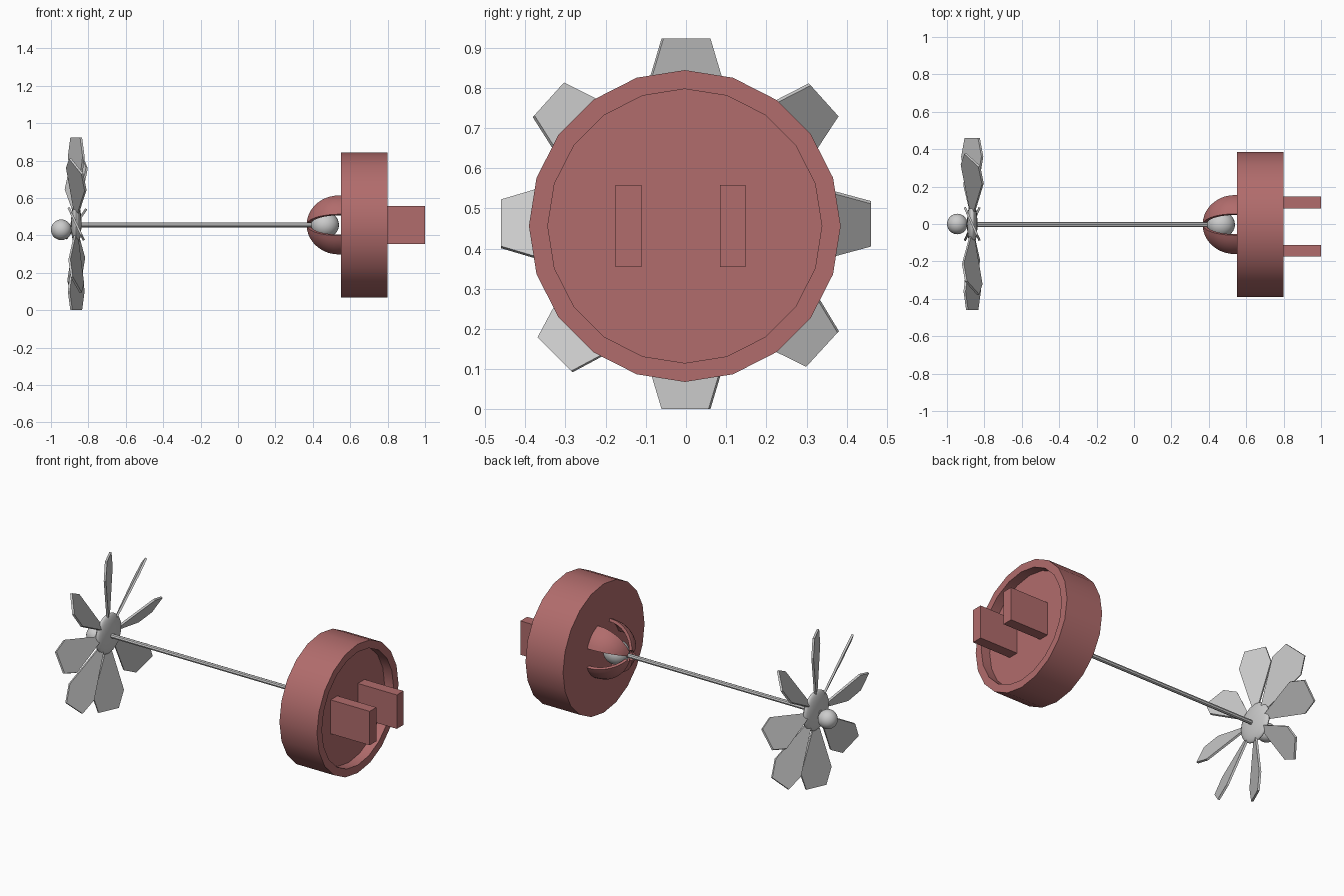
import bpy, bmesh
from math import sin, cos, radians, pi
from mathutils import Vector

if "Cube" in bpy.data.objects:
    bpy.data.objects.remove(bpy.data.objects["Cube"])


def material(name, rgb):
    m = bpy.data.materials.new(name)
    m.diffuse_color = (*rgb, 1)
    m.use_nodes = True
    m.node_tree.nodes["Principled BSDF"].inputs["Base Color"].default_value = m.diffuse_color
    return m


red = material("dusty_red", (0.44, 0.15, 0.15))
grey = material("steel_grey", (0.6, 0.6, 0.6))


def finish(name, bm, mat=grey, smooth=False):
    bmesh.ops.recalc_face_normals(bm, faces=bm.faces)
    me = bpy.data.meshes.new(name)
    bm.to_mesh(me)
    bm.free()
    ob = bpy.data.objects.new(name, me)
    bpy.context.collection.objects.link(ob)
    me.materials.append(mat)
    if smooth:
        bpy.ops.object.select_all(action='DESELECT')
        ob.select_set(True)
        bpy.context.view_layer.objects.active = ob
        bpy.ops.object.shade_smooth_by_angle(angle=radians(35))
    return ob


def lathe(name, profile, y, z, steps, mat=grey, start=0, sweep=2 * pi, closed=False):
    """Sweep an (x, radius) profile about the x axis."""
    bm = bmesh.new()
    full = sweep > 6.28
    rings = []
    for i in range(steps if full else steps + 1):
        a = start + sweep * i / steps
        rings.append([bm.verts.new((x, y + r * sin(a), z + r * cos(a))) for x, r in profile])
    n = len(profile)
    for i in range(steps):
        p, q = rings[i], rings[(i + 1) % len(rings)]
        for j in range(n if closed else n - 1):
            k = (j + 1) % n
            bm.faces.new((p[j], p[k], q[k], q[j]))
    if closed and not full:
        bm.faces.new(rings[0])
        bm.faces.new(rings[-1])
    bmesh.ops.remove_doubles(bm, verts=bm.verts, dist=1e-5)
    return finish(name, bm, mat, True)


def ellipsoid(name, loc, size, u=24, v=14):
    bm = bmesh.new()
    bmesh.ops.create_uvsphere(bm, u_segments=u, v_segments=v, radius=1)
    bmesh.ops.scale(bm, vec=size, verts=bm.verts)
    bmesh.ops.translate(bm, vec=loc, verts=bm.verts)
    return finish(name, bm, grey, True)


Y, Z = -0.003, 0.456

# Drum with recessed outer face
lathe("drum", [(0.55, 0), (0.55, 0.388), (0.80, 0.388), (0.80, 0.341), (0.74, 0.341), (0.74, 0)],
      Y, Z, 20, red)

# Two rectangular prongs standing on the recess floor
for side, y in (("left", -0.143), ("right", 0.116)):
    bm = bmesh.new()
    bmesh.ops.create_cube(bm, size=1)
    bmesh.ops.scale(bm, vec=(0.27, 0.064, 0.204), verts=bm.verts)
    bmesh.ops.translate(bm, vec=(0.865, y, Z), verts=bm.verts)
    finish(side + "_prong", bm, red)

# Socket claws: four shells of a hemisphere with gaps facing the sides
angles = [radians(11 + 79 * i / 8) for i in range(9)]
outer = [(0.54 - 0.173 * cos(a), 0.168 * sin(a)) for a in angles] + [(0.555, 0.168)]
inner = [(0.555, 0.15)] + [(0.54 - 0.155 * cos(a), 0.15 * sin(a)) for a in reversed(angles)]
for i in range(4):
    lathe(f"socket_claw_{i + 1}", outer + inner, Y, Z, 6, red,
          radians(20 + 90 * i), radians(50), True)

# Ball in the socket and the rod it carries
ellipsoid("socket_ball", (0.465, Y, Z), (0.075, 0.07, 0.07))
lathe("rod", [(-0.895, 0), (-0.895, 0.013), (0.45, 0.013), (0.45, 0)], Y, Z, 8)

# Propeller hub and nose ball
C = Vector((-0.865, 0, 0.4615))
ellipsoid("propeller_hub", C, (0.028, 0.118, 0.118))
ellipsoid("nose_ball", (-0.945, 0, 0.43), (0.055, 0.055, 0.055))

# Eight flat blades, each with its own bearing and pitch in degrees
half = [(0.07, 0.010), (0.36, 0.097), (0.461, 0.064)]  # (radius, half width)
outline = half + [(r, -w) for r, w in reversed(half)]
blades = [(0, 34), (42, 36), (90, 24), (138, 31), (180, 25), (225, 22), (270, 24), (317.5, 26)]
for i, (bearing, pitch) in enumerate(blades):
    a, p = radians(bearing), radians(pitch)
    radial = Vector((0, cos(a), sin(a)))
    tangent = Vector((0, -sin(a), cos(a)))
    chord = tangent * cos(p) + Vector((sin(p), 0, 0))
    normal = Vector((cos(p), 0, 0)) - tangent * sin(p)
    bm = bmesh.new()
    front, back = [[bm.verts.new(C + radial * r + chord * w + normal * s * 0.006)
                    for r, w in outline] for s in (1, -1)]
    bm.faces.new(front)
    bm.faces.new(back[::-1])
    for j in range(6):
        k = (j + 1) % 6
        bm.faces.new((front[j], back[j], back[k], front[k]))
    finish(f"blade_{i + 1}", bm)
